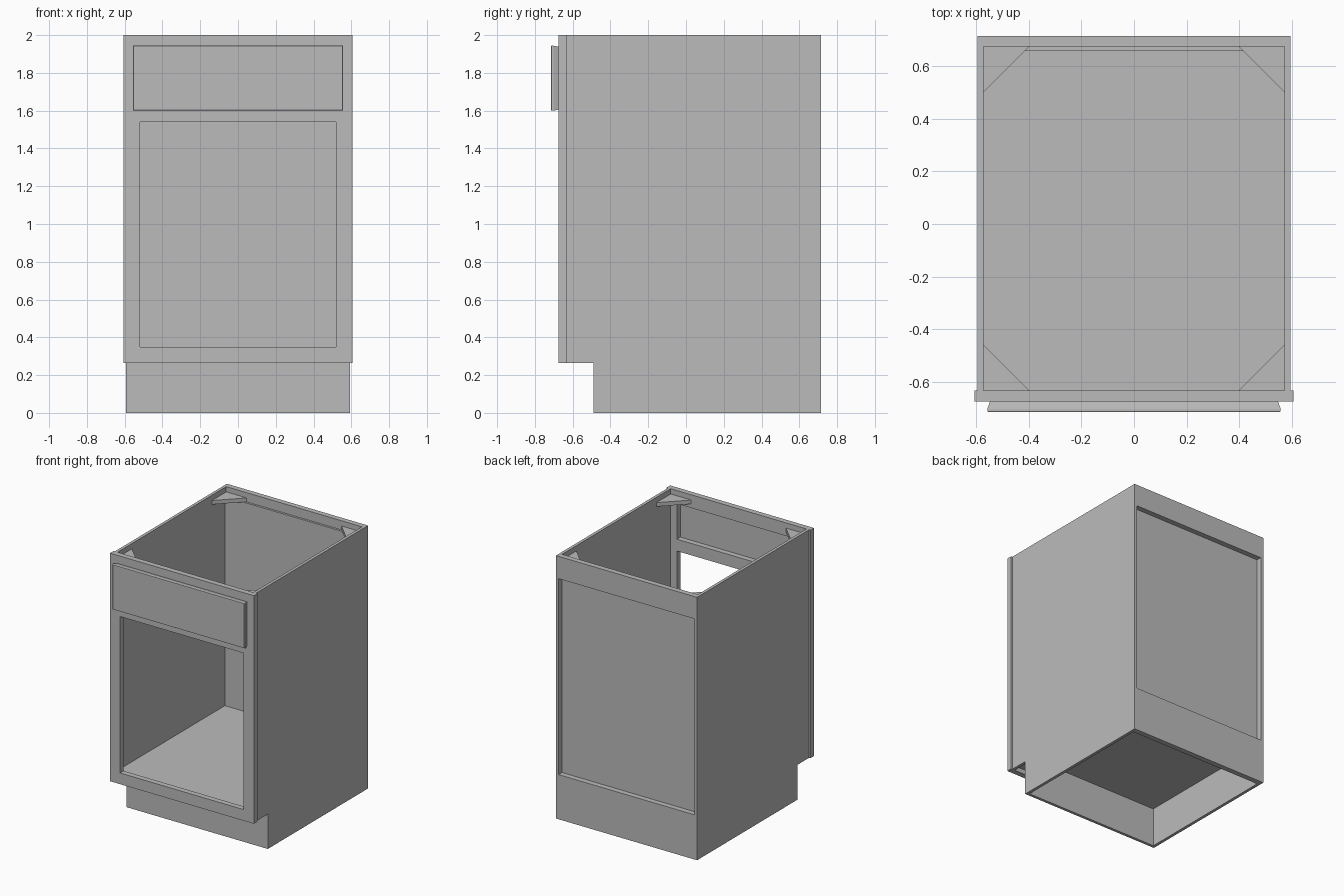
import bpy, bmesh
from mathutils import Vector

cube = bpy.data.objects.get("Cube")
if cube:
    bpy.data.objects.remove(cube, do_unlink=True)

mat = bpy.data.materials.new("plain grey")
mat.use_nodes = True
GREY = (0.5, 0.5, 0.5, 1.0)
mat.diffuse_color = GREY
mat.node_tree.nodes["Principled BSDF"].inputs["Base Color"].default_value = GREY

HALF_W, INNER = 0.594, 0.571            # outer and inner faces of the sides
BACK, RAIL_IN, PANEL_IN = 0.715, 0.674, 0.658
FRAME_FRONT, FRAME_BACK = -0.674, -0.632
TOE_Y, TOE_Z, TOP = -0.49, 0.265, 2.0
FLOOR_TOP, FLOOR_BOTTOM = 0.34, 0.30


def finish(name, bm):
    bmesh.ops.recalc_face_normals(bm, faces=bm.faces)
    mesh = bpy.data.meshes.new(name)
    bm.to_mesh(mesh)
    bm.free()
    mesh.materials.append(mat)
    obj = bpy.data.objects.new(name, mesh)
    bpy.context.collection.objects.link(obj)
    return obj


def prism(name, points, depth):
    """Extrude a closed planar outline along a vector."""
    bm = bmesh.new()
    face = bm.faces.new([bm.verts.new(p) for p in points])
    ext = bmesh.ops.extrude_face_region(bm, geom=[face], use_keep_orig=True)
    verts = [g for g in ext["geom"] if isinstance(g, bmesh.types.BMVert)]
    bmesh.ops.translate(bm, verts=verts, vec=Vector(depth))
    return finish(name, bm)


def box(name, x, y, z):
    outline = [(x[0], y[0], z[0]), (x[1], y[0], z[0]),
               (x[1], y[1], z[0]), (x[0], y[1], z[0])]
    return prism(name, outline, (0, 0, z[1] - z[0]))


def face_frame():
    """One-piece frame with a drawer opening above a door opening."""
    xs = [-0.605, -0.52, 0.52, 0.605]
    zs = [TOE_Z, 0.35, 1.54, 1.63, 1.90, TOP]
    bm = bmesh.new()
    grid = [[bm.verts.new((x, FRAME_FRONT, z)) for x in xs] for z in zs]
    for j in range(len(zs) - 1):
        for i in range(len(xs) - 1):
            if i == 1 and j in (1, 3):
                continue
            bm.faces.new((grid[j][i], grid[j][i + 1],
                          grid[j + 1][i + 1], grid[j + 1][i]))
    ext = bmesh.ops.extrude_face_region(bm, geom=bm.faces[:], use_keep_orig=True)
    verts = [g for g in ext["geom"] if isinstance(g, bmesh.types.BMVert)]
    bmesh.ops.translate(bm, verts=verts, vec=(0, FRAME_BACK - FRAME_FRONT, 0))
    return finish("face_frame", bm)


def drawer_front():
    """Slab with back-bevelled sides and an eased front edge."""
    half_x, z0, z1 = 0.557, 1.60, 1.944
    sections = [(FRAME_FRONT, 0.010), (-0.702, 0), (-0.711, 0), (-0.715, 0.004)]
    bm = bmesh.new()
    rings = []
    for y, inset in sections:
        x, lo, hi = half_x - inset, z0 + inset * 0.6, z1 - inset * 0.6
        rings.append([bm.verts.new(p) for p in
                      ((-x, y, lo), (x, y, lo), (x, y, hi), (-x, y, hi))])
    for a, b in zip(rings, rings[1:]):
        for k in range(4):
            n = (k + 1) % 4
            bm.faces.new((a[k], a[n], b[n], b[k]))
    bm.faces.new(rings[0])
    bm.faces.new(rings[-1])
    return finish("drawer_front", bm)


# Side panels, notched at the toe space
side = [(FRAME_BACK, TOE_Z), (TOE_Y, TOE_Z), (TOE_Y, 0),
        (BACK, 0), (BACK, TOP), (FRAME_BACK, TOP)]
for sx, label in ((1, "left"), (-1, "right")):
    prism(label + "_side", [(sx * INNER, y, z) for y, z in side],
          (sx * (HALF_W - INNER), 0, 0))

# Front
face_frame()
drawer_front()
across = (-INNER, INNER)
box("toe_kick", across, (TOE_Y, TOE_Y + 0.022), (0, FLOOR_BOTTOM))

# Floor and recessed back
box("floor", across, (FRAME_BACK, RAIL_IN), (FLOOR_BOTTOM, FLOOR_TOP))
box("back_panel", across, (PANEL_IN, RAIL_IN), (FLOOR_TOP, 1.93))
box("back_top_rail", across, (RAIL_IN, BACK), (1.83, TOP))
box("back_bottom_rail", across, (RAIL_IN, BACK), (0, FLOOR_TOP))

# Triangular corner braces
LEG = 0.172
for sx, side_name in ((1, "left"), (-1, "right")):
    for y, sy, end in ((FRAME_BACK, 1, "front"), (RAIL_IN, -1, "back")):
        prism(f"{end}_{side_name}_brace",
              [(sx * INNER, y, 1.93), (sx * (INNER - LEG), y, 1.93),
               (sx * INNER, y + sy * LEG, 1.93)], (0, 0, 0.03))
